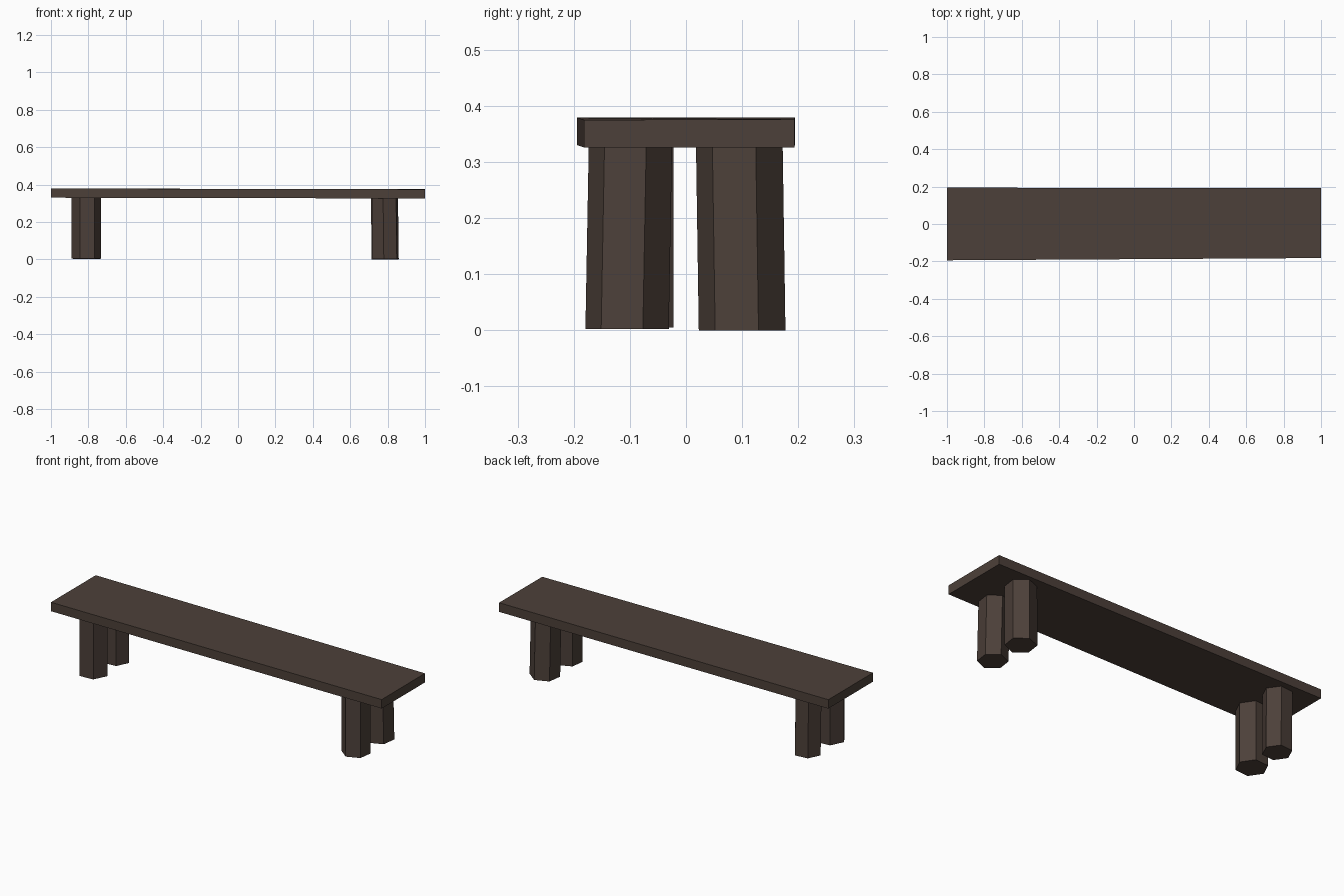
import bpy, bmesh, math
from mathutils import Vector

if "Cube" in bpy.data.objects:
    bpy.data.objects.remove(bpy.data.objects["Cube"])

wood = bpy.data.materials.new("dark_wood")
wood.diffuse_color = (0.073, 0.051, 0.041, 1)
wood.use_nodes = True
wood.node_tree.nodes["Principled BSDF"].inputs["Base Color"].default_value = wood.diffuse_color


def loft(name, bottom, top):
    """Closed flat-faced solid between two matching outlines."""
    bm = bmesh.new()
    lo = [bm.verts.new(p) for p in bottom]
    hi = [bm.verts.new(p) for p in top]
    n = len(lo)
    bm.faces.new(lo[::-1])
    bm.faces.new(hi)
    for i in range(n):
        j = (i + 1) % n
        bm.faces.new((lo[i], lo[j], hi[j], hi[i]))
    bmesh.ops.recalc_face_normals(bm, faces=bm.faces)
    mesh = bpy.data.meshes.new(name)
    bm.to_mesh(mesh)
    bm.free()
    mesh.materials.append(wood)
    obj = bpy.data.objects.new(name, mesh)
    bpy.context.collection.objects.link(obj)
    return obj


def hexagon(x, y, z, radius, facing):
    """Six points, with one flat side facing the given angle in degrees."""
    return [Vector((x + radius * math.cos(math.radians(facing + 30 + 60 * i)),
                    y + radius * math.sin(math.radians(facing + 30 + 60 * i)), z))
            for i in range(6)]


# Seat plank: slightly crooked, narrower and lower at the right end
seat_ends = ((-1, -0.194, 0.194), (1, -0.182, 0.193))
(lx, ly0, ly1), (rx, ry0, ry1) = seat_ends
loft("seat",
     [(lx, ly0, 0.330), (rx, ry0, 0.326), (rx, ry1, 0.326), (lx, ly1, 0.330)],
     [(lx, ly0, 0.379), (rx, ry0, 0.375), (rx, ry1, 0.376), (lx, ly1, 0.379)])

# Legs: rough hexagonal posts, each leaning a little
# name, foot x, foot y, foot z, radius, facing, lean x, lean y
legs = (
    ("front_right_leg", 0.790, -0.105, 0.002, 0.075, -8, -0.004, 0.006),
    ("back_right_leg", 0.787, 0.100, 0.000, 0.078, -8, -0.004, -0.005),
    ("front_left_leg", -0.811, -0.094, 0.005, 0.080, -26, 0.000, 0.000),
    ("back_left_leg", -0.808, 0.098, 0.003, 0.074, -25, -0.003, -0.003),
)
for name, x, y, z, r, facing, dx, dy in legs:
    loft(name, hexagon(x, y, z, r, facing),
         hexagon(x + dx, y + dy, 0.332, r, facing))
